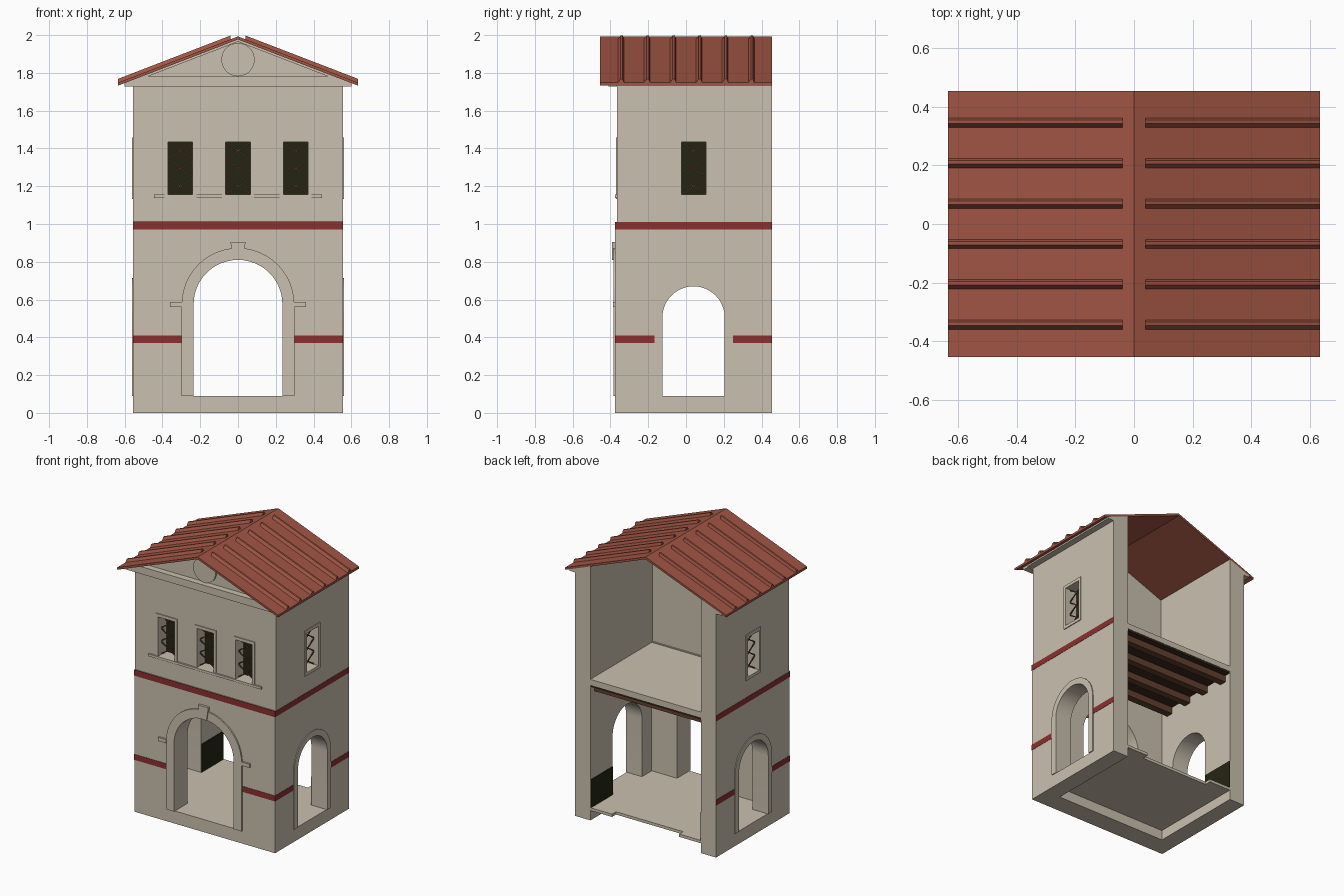
import bpy, bmesh, math

cube = bpy.data.objects.get("Cube")
if cube:
    bpy.data.objects.remove(cube, do_unlink=True)


def material(name, *rgb):
    lin = [((c / 255 + 0.055) / 1.055) ** 2.4 for c in rgb] + [1]
    m = bpy.data.materials.new(name)
    m.use_nodes = True
    m.diffuse_color = lin
    bsdf = m.node_tree.nodes["Principled BSDF"]
    bsdf.inputs["Base Color"].default_value = lin
    bsdf.inputs["Roughness"].default_value = 0.9
    return m


PLASTER = material("plaster", 202, 192, 175)
RED = material("red_band", 140, 47, 47)
TILE = material("roof_tile", 160, 85, 68)
OLIVE = material("dark_olive", 36, 37, 19)
BEAM = material("beam_wood", 98, 64, 46)
PLANK = material("dark_plank", 58, 40, 28)


def prism(name, pts, axis, a, b, mat, smooth=False):
    """Extrude a 2D outline along x (outline in y,z) or y (outline in x,z)."""
    bm = bmesh.new()
    place = (lambda u, v, t: (t, u, v)) if axis == "x" else (lambda u, v, t: (u, t, v))
    ends = [[bm.verts.new(place(u, v, t)) for u, v in pts] for t in (a, b)]
    for end in ends:
        bm.faces.new(end)
    n = len(pts)
    for i in range(n):
        j = (i + 1) % n
        bm.faces.new((ends[0][i], ends[0][j], ends[1][j], ends[1][i]))
    bmesh.ops.recalc_face_normals(bm, faces=bm.faces)
    me = bpy.data.meshes.new(name)
    bm.to_mesh(me)
    bm.free()
    me.materials.append(mat)
    ob = bpy.data.objects.new(name, me)
    bpy.context.collection.objects.link(ob)
    if smooth:
        soften(ob)
    return ob


def activate(ob):
    bpy.ops.object.select_all(action="DESELECT")
    ob.select_set(True)
    bpy.context.view_layer.objects.active = ob


def soften(ob):
    activate(ob)
    bpy.ops.object.shade_smooth_by_angle(angle=math.radians(30))


def rect(u0, u1, v0, v1):
    return [(u0, v0), (u1, v0), (u1, v1), (u0, v1)]


def box(name, x0, x1, y0, y1, z0, z1, mat):
    return prism(name, rect(x0, x1, z0, z1), "y", y0, y1, mat)


def arch(c, r, spring, bottom, n=24):
    curve = [(c + r * math.cos(math.pi * i / n), spring + r * math.sin(math.pi * i / n))
             for i in range(n + 1)]
    return [(c + r, bottom)] + curve + [(c - r, bottom)]


def cut(ob, cutter):
    cutter.hide_render = True
    mod = ob.modifiers.new("opening", "BOOLEAN")
    mod.operation, mod.solver, mod.object = "DIFFERENCE", "EXACT", cutter
    activate(ob)
    bpy.ops.object.modifier_apply(modifier=mod.name)
    bpy.data.objects.remove(cutter, do_unlink=True)


W, IN = 0.555, 0.435            # outer and inner half width
LOW, UP, BACK = -0.375, -0.365, 0.455  # front planes and back plane
BASE, MID = 0.09, 1.01          # floor levels
SLOPE, TOP, THICK = 0.385, 1.993, 0.016


def under(x):
    return TOP - THICK - SLOPE * abs(x)


def window(name, wall, axis, c, face, out):
    """Recessed latticed window; out is the outward sign along the axis."""
    z0, z1, h = 1.155, 1.435, 0.065
    deep = face - out * 0.09
    cut(wall, prism("cutter", rect(c - h, c + h, z0, z1), axis, face + out * 0.05, deep, PLASTER))
    prism(name + "_pane", rect(c - h, c + h, z0, z1), axis, deep, deep + out * 0.004, OLIVE)
    # surround
    o, rim = 0.085, face + out * 0.006
    for side in (-1, 1):
        prism(name + "_jamb", rect(c + side * h, c + side * o, z0, z1), axis, face, rim, PLASTER)
    prism(name + "_head", rect(c - o, c + o, z1, z1 + 0.022), axis, face, rim, PLASTER)
    prism(name + "_foot", rect(c - o, c + o, z0 - 0.022, z0), axis, face, rim, PLASTER)
    # crossed bars
    rows, t = 3, 0.004
    step = (z1 - z0) / rows
    for i in range(rows):
        a, b = z0 + i * step, z0 + (i + 1) * step
        for s in (-1, 1):
            bar = [(c - s * h, a), (c - s * h, a + 2 * t), (c + s * h, b), (c + s * h, b - 2 * t)]
            prism(name + "_bar", bar, axis, face - out * 0.03, face - out * 0.036, BEAM)


# Front walls
lower = box("lower_front_wall", -W, W, LOW, -0.235, 0, MID, PLASTER)
cut(lower, prism("cutter", arch(0, 0.235, 0.575, BASE), "y", -0.6, 0, PLASTER))
soften(lower)
upper = prism("upper_front_wall", [(-W, MID), (W, MID), (W, under(W)), (0, under(0)), (-W, under(W))],
              "y", UP, -0.245, PLASTER)
for label, x in (("right", -0.305), ("middle", 0), ("left", 0.305)):
    window(label + "_window", upper, "y", x, UP, -1)
box("window_sill", -0.445, 0.445, UP - 0.012, UP, 1.138, 1.155, PLASTER)

# Front arch surround, keystone and imposts
prism("front_arch_trim", arch(0, 0.298, 0.575, BASE) + arch(0, 0.235, 0.575, BASE)[::-1],
      "y", LOW - 0.01, LOW, PLASTER, True)
prism("keystone", [(-0.026, 0.81), (0.026, 0.81), (0.04, 0.905), (-0.04, 0.905)],
      "y", LOW - 0.017, LOW + 0.03, PLASTER)

# Side walls with arch, window and bands
for label, s in (("left", 1), ("right", -1)):
    wall = prism(label + "_wall",
                 [(s * IN, 0), (s * W, 0), (s * W, under(W)), (s * IN, under(IN))],
                 "y", -0.245, BACK, PLASTER)
    cut(wall, prism("cutter", arch(0.04, 0.165, 0.505, BASE), "x", s * 0.3, s * 0.7, PLASTER))
    window(label + "_side_window", wall, "x", 0.04, s * W, s)
    soften(wall)
    prism(label + "_arch_trim", arch(0.04, 0.208, 0.505, BASE) + arch(0.04, 0.165, 0.505, BASE)[::-1],
          "x", s * W, s * (W + 0.006), PLASTER, True)
    prism(label + "_impost", rect(s * 0.296, s * 0.36, 0.56, 0.587), "y", LOW - 0.012, LOW, PLASTER)
    edge = W + 0.002
    for y0, y1 in ((LOW, -0.168), (0.248, BACK)):
        prism(label + "_low_band", rect(y0, y1, 0.37, 0.41), "x", s * W, s * edge, RED)
    prism(label + "_high_band", rect(LOW, BACK, 0.97, MID), "x", s * W, s * edge, RED)
    prism(label + "_front_low_band", rect(s * 0.298, s * edge, 0.37, 0.41), "y", LOW - 0.002, LOW, RED)
    # Inner painted dado and eave moulding
    prism(label + "_dado", rect(0.208, BACK, BASE, 0.29), "x", s * IN, s * (IN - 0.004), OLIVE)
    prism(label + "_eave_moulding",
          [(s * W, 1.735), (s * 0.6, 1.735), (s * 0.6, under(0.6)), (s * W, under(W))],
          "y", UP, BACK, PLASTER)
box("front_high_band", -W - 0.002, W + 0.002, LOW - 0.002, LOW, 0.97, MID + 0.003, RED)

# Pediment
prism("pediment_cornice", [(-0.6, 1.728), (0.6, 1.728), (0.6, under(0.6)), (0.48, 1.78),
                           (-0.48, 1.78), (-0.6, under(0.6))], "y", -0.41, UP, PLASTER)
prism("pediment_rake", [(-0.6, under(0.6)), (0, under(0)), (0.6, under(0.6)), (0.48, 1.78),
                        (0, 1.965), (-0.48, 1.78)], "y", -0.41, UP, PLASTER)
disc = [(0.088 * math.cos(math.tau * i / 40), 1.87 + 0.088 * math.sin(math.tau * i / 40))
        for i in range(40)]
prism("pediment_medallion", disc, "y", UP - 0.014, UP, PLASTER, True)

# Floors: ground slab notched at the back, upper slab on planks and beams
slab = box("ground_floor", -IN, IN, -0.235, BACK, 0.07, BASE, PLASTER)
cut(slab, box("cutter", -0.265, 0.265, BACK - 0.045, 0.6, 0, 0.2, PLASTER))
box("upper_floor", -IN, IN, -0.24, BACK, 0.965, 1.005, PLASTER)
box("ceiling_planks", -IN, IN, -0.235, BACK - 0.002, 0.952, 0.965, PLANK)
for i in range(4):
    y = 0.385 - 0.18 * i
    box("ceiling_beam", -IN, IN, y - 0.025, y + 0.025, 0.905, 0.952, BEAM)

# Roof slab and raised tile ribs
R = 0.635
prism("roof", [(-R, TOP - SLOPE * R), (0, TOP), (R, TOP - SLOPE * R), (R, under(R)), (0, under(0)),
               (-R, under(R))], "y", -BACK, BACK, TILE)
for s in (-1, 1):
    for i in range(6):
        y = -0.345 + 0.138 * i
        rib = prism("roof_rib", [(y - 0.018, -0.004), (y + 0.018, -0.004), (y + 0.01, 0.02), (y - 0.002, 0.02)],
                    "x", s * 0.04, s * R, TILE)
        for v in rib.data.vertices:
            v.co.z += TOP - SLOPE * abs(v.co.x)
